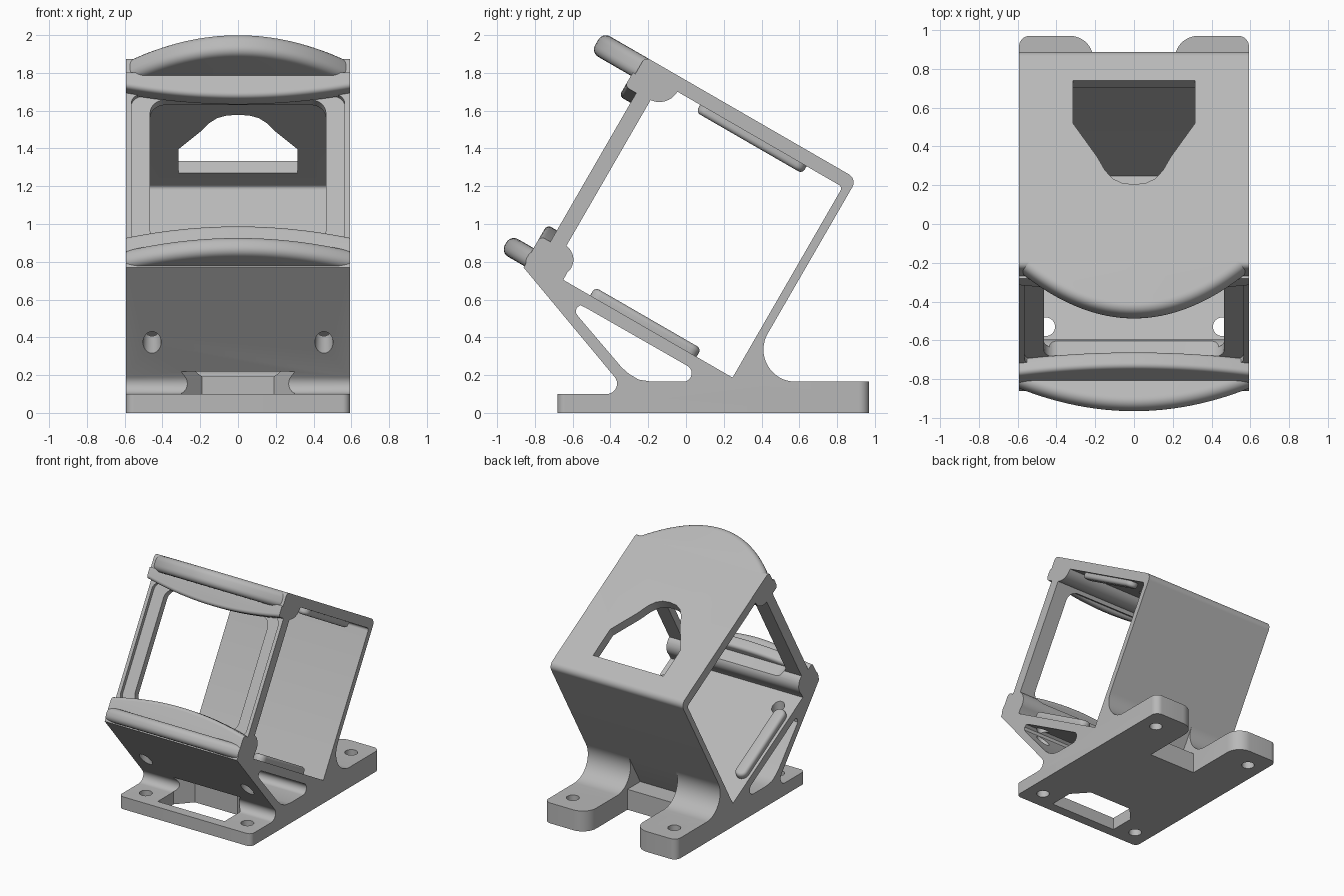
import bpy, bmesh
from math import cos, sin, radians, pi
from mathutils import Vector

if "Cube" in bpy.data.objects:
    bpy.data.objects.remove(bpy.data.objects["Cube"])

grey = bpy.data.materials.new("plain grey")
grey.use_nodes = True
grey.diffuse_color = (0.48, 0.48, 0.48, 1)
grey.node_tree.nodes["Principled BSDF"].inputs["Base Color"].default_value = (0.48, 0.48, 0.48, 1)

W = 0.593          # half width
C, S = cos(radians(30)), sin(radians(30))


def tilt(u, v):
    """Tilted cage coordinates (depth u, height v) to (y, z)."""
    return (u * C + v * S, -u * S + v * C)


# Extrusion frames: profile point (p, q) and extrusion distance t
def side(p, q, t): return Vector((t, p, q))
def ground(p, q, t): return Vector((p, q, t))
def cage_front(p, q, t): return Vector((p, *tilt(t, q)))
def cage_plan(p, q, t): return Vector((p, *tilt(q, t)))


def arc(cx, cy, r, a0, a1, n=10):
    angles = [radians(a0 + (a1 - a0) * i / n) for i in range(n + 1)]
    return [(cx + r * cos(a), cy + r * sin(a)) for a in angles]


def round_rect(x0, y0, x1, y1, r):
    return (arc(x1 - r, y1 - r, r, 0, 90) + arc(x0 + r, y1 - r, r, 90, 180)
            + arc(x0 + r, y0 + r, r, 180, 270) + arc(x1 - r, y0 + r, r, 270, 360))


def bow(centre, edge, back, n=32):
    """Outline with one bowed side across the full width and one straight back."""
    xs = [W * (2 * i / n - 1) for i in range(n + 1)]
    return [(x, centre + (edge - centre) * (x / W) ** 2) for x in xs] + [(W, back), (-W, back)]


def prism(name, pts, frame, t0, t1, bevel=0, rule=None):
    """Extrude a profile; optionally round the rim edges whose points satisfy rule."""
    bm = bmesh.new()
    ends = [[bm.verts.new(frame(p, q, t)) for p, q in pts] for t in (t0, t1)]
    n = len(pts)
    bm.faces.new(ends[0])
    bm.faces.new(ends[1])
    for i in range(n):
        j = (i + 1) % n
        bm.faces.new((ends[0][i], ends[0][j], ends[1][j], ends[1][i]))
    bmesh.ops.recalc_face_normals(bm, faces=bm.faces)
    if bevel:
        picked = []
        for ring in ends:
            for i in range(n):
                j = (i + 1) % n
                if rule is None or (rule(pts[i]) and rule(pts[j])):
                    picked.append(bm.edges.get((ring[i], ring[j])))
        bmesh.ops.bevel(bm, geom=picked, offset=bevel, segments=5, profile=0.5,
                        affect='EDGES', clamp_overlap=True)
    mesh = bpy.data.meshes.new(name)
    bm.to_mesh(mesh)
    bm.free()
    mesh.materials.append(grey)
    ob = bpy.data.objects.new(name, mesh)
    bpy.context.collection.objects.link(ob)
    return ob


def cut(target, *shape):
    cutter = prism("cutter", *shape)
    cutter.hide_render = True
    mod = target.modifiers.new("cut", 'BOOLEAN')
    mod.operation, mod.solver, mod.object = 'DIFFERENCE', 'EXACT', cutter
    bpy.context.view_layer.objects.active = target
    bpy.ops.object.modifier_apply(modifier=mod.name)
    bpy.data.objects.remove(cutter)


def cage(pts):
    return [tilt(u, v) for u, v in pts]


# Mount body: base, strut and tilted cage as one side profile
outline = [(-0.68, 0), (0.97, 0), (0.97, 0.165)]
outline += arc(0.58, 0.335, 0.17, 270, 150, 16)
outline += cage(arc(0.115, 1.475, 0.05, 0, 90)
                + arc(-1.10, 1.495, 0.03, 90, 180, 5)
                + [(-1.13, 1.40), (-1.075, 1.37), (-1.075, 0.42), (-1.13, 0.36), (-1.13, 0.237)])
outline += arc(-0.42, 0.155, 0.055, 40, -90)
outline += [(-0.68, 0.10)]
body = prism("mount_body", outline, side, -W, W)

# Cage interior, open on both sides, with rounded bosses at the front corners
inside = [(-0.915, 0.285), (0.12, 0.285)] + arc(0.10, 1.43, 0.02, 0, 90, 4)
inside += arc(-1.0, 1.45, 0.11, 0, -85) + arc(-1.0, 0.36, 0.09, 84, -20)
cut(body, cage(inside), side, -1, 1)

# Tunnel between strut and cage floor
tunnel = [tilt(-0.737, 0.217), (-0.56, 0.57), (-0.58, 0.555), (-0.583, 0.53), (-0.57, 0.51),
          (-0.34, 0.24), (-0.30, 0.205), (-0.25, 0.176), (-0.18, 0.165)]
tunnel += arc(-0.015, 0.21, 0.045, -90, 60)
cut(body, tunnel, side, -1, 1)

# Front window and the shallow recess around it
cut(body, round_rect(-0.465, 0.43, 0.465, 1.31, 0.08), cage_front, -1.4, -0.8)
cut(body, round_rect(-0.565, 0.41, 0.565, 1.33, 0.06), cage_front, -1.4, -1.045)

# Roof window with rounded tip
half = [(0.315, -0.026), (0.315, -0.28), (0.19, -0.48), (0.15, -0.56), (0.11, -0.61), (0.06, -0.637)]
roof = half + [(0, -0.644)] + [(-x, u) for x, u in reversed(half)]
cut(body, roof, cage_plan, 1.35, 1.7)

# Tapered opening in the front of the base
cut(body, [(-0.30, -0.60), (0.30, -0.60), (0.30, -0.40), (0.19, -0.28), (-0.19, -0.28), (-0.30, -0.40)],
    ground, -0.1, 0.22)

# Rear slot between the feet, flared with a round at the ends
flare = arc(0.33, 0.85, 0.12, 180, 90)
slot = [(-0.21, 0.45), (0.21, 0.45)] + flare + [(0.33, 1.1), (-0.33, 1.1)]
slot += [(-x, y) for x, y in reversed(flare)]
cut(body, slot, ground, -0.1, 0.3)
cut(body, [tilt(0.165, -0.0), (0.286, 0.165), (0.48, 0.501), (0.70, 0.501), (0.70, 0.165)][1:],
    side, -0.21, 0.21)

# Rounded base corners and vertical screw holes
for sx in (-1, 1):
    for sy, edge, r in ((-1, 0.68, 0.04), (1, 0.97, 0.055)):
        corner = arc(W - r, edge - r, r, 0, 90) + [(W - r, edge + 0.1), (W + 0.1, edge + 0.1), (W + 0.1, edge - r)]
        cut(body, [(sx * x, sy * y) for x, y in corner], ground, -0.1, 0.3)
    cut(body, arc(sx * 0.455, -0.53, 0.048, 0, 345, 23), ground, -0.1, 0.72)
    cut(body, arc(sx * 0.455, 0.80, 0.048, 0, 345, 23), ground, -0.1, 0.3)

parts = [body]

# Bowed visors above and below the window
for name, centre, edge, v0, v1 in (("upper_visor", -1.39, -1.11, 1.40, 1.525),
                                   ("lower_visor", -1.275, -1.14, 0.245, 0.352)):
    parts.append(prism(name, bow(centre, edge, -1.03), cage_plan, v0, v1, 0.045,
                       lambda p: p[1] < -1.05))

# Curved rims over the window's top and bottom edges
parts.append(prism("upper_rim", bow(1.275, 1.335, 1.42), cage_front, -1.145, -1.04, 0.025,
                   lambda p: p[1] < 1.4))
parts.append(prism("lower_rim", bow(0.495, 0.425, 0.33), cage_front, -1.135, -1.04, 0.025,
                   lambda p: p[1] > 0.4))

# Rounded grip rails on the cage floor and roof
for sx, where in ((-1, "right"), (1, "left")):
    x = 0.52 * sx
    rail = arc(x, -0.15, 0.05, 0, 180) + arc(x, -0.70, 0.05, 180, 360)
    parts.append(prism("floor_rail_" + where, rail, cage_plan, 0.255, 0.335, 0.025))
    parts.append(prism("roof_rail_" + where, rail, cage_plan, 1.405, 1.485, 0.025))

bpy.ops.object.select_all(action='DESELECT')
for ob in parts:
    ob.select_set(True)
bpy.context.view_layer.objects.active = body
bpy.ops.object.shade_smooth_by_angle(angle=radians(30))
